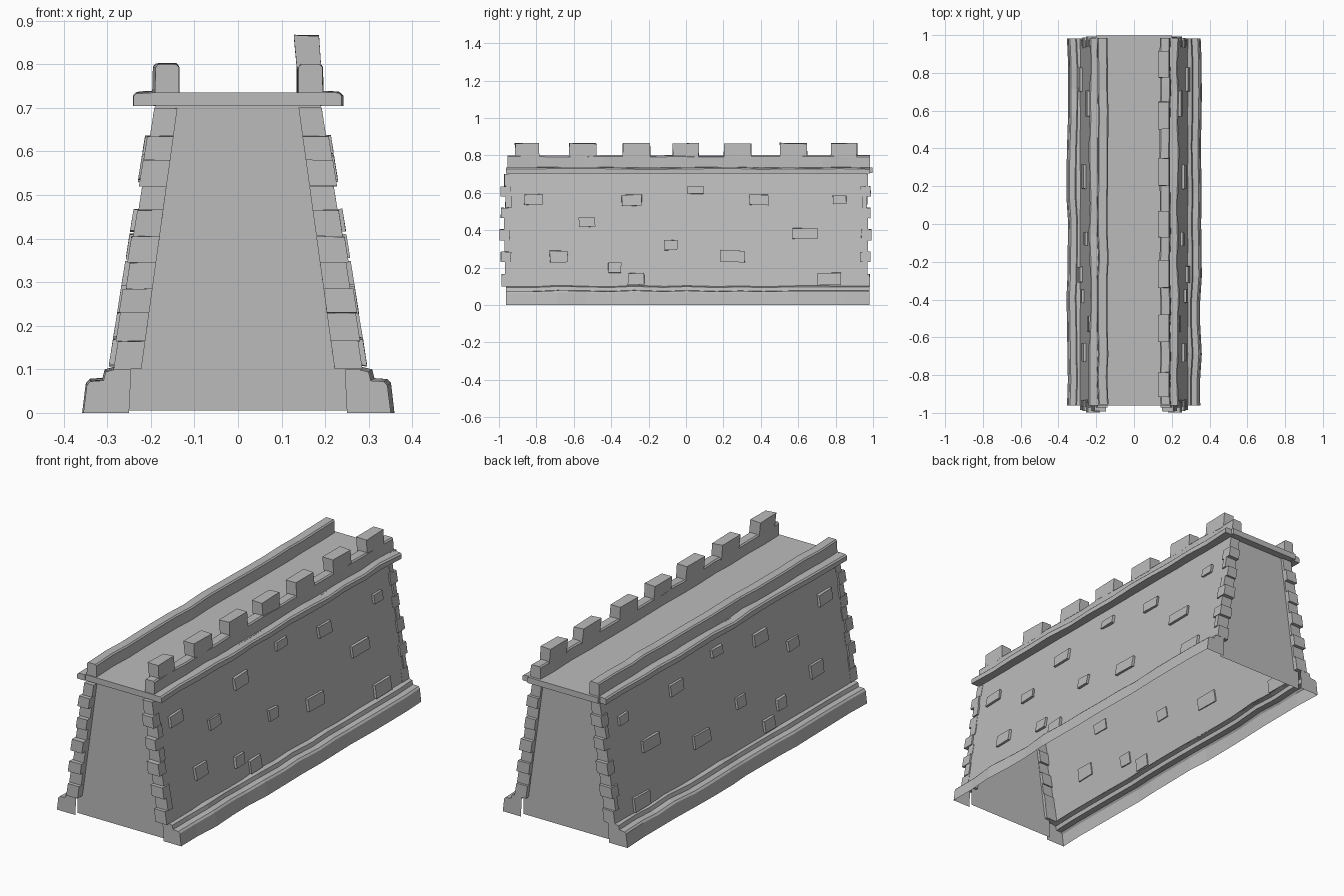
import bpy, bmesh, random
from mathutils import Vector

if "Cube" in bpy.data.objects:
    bpy.data.objects.remove(bpy.data.objects["Cube"])

random.seed(4)
stone = bpy.data.materials.new("grey stone")
stone.diffuse_color = (0.5, 0.5, 0.5, 1)
stone.use_nodes = True
stone.node_tree.nodes["Principled BSDF"].inputs["Base Color"].default_value = stone.diffuse_color


def finish(name, bm, solid=True):
    if solid:
        bmesh.ops.recalc_face_normals(bm, faces=bm.faces)
    me = bpy.data.meshes.new(name)
    bm.to_mesh(me)
    bm.free()
    me.materials.append(stone)
    ob = bpy.data.objects.new(name, me)
    bpy.context.collection.objects.link(ob)
    return ob


def wall_x(z):
    """Outer face of the battered wall at height z."""
    return 0.19 + (0.70 - z) * 0.158


def hexa(bm, bottom, top):
    """Add a block from four bottom and four top corners."""
    b = [bm.verts.new(p) for p in bottom]
    t = [bm.verts.new(p) for p in top]
    bm.faces.new(b[::-1])
    bm.faces.new(t)
    for i in range(4):
        j = (i + 1) % 4
        bm.faces.new((b[i], b[j], t[j], t[i]))


def slab(bm, s, xb, xt, y0, y1, z0, z1, wob=0.0):
    """Leaning block; xb and xt are its x ranges at the bottom and top."""
    def ring(x, z):
        return [Vector((s * a, b + random.uniform(-wob, wob), z + random.uniform(-wob, wob)))
                for a, b in ((x[0], y0), (x[1], y0), (x[1], y1), (x[0], y1))]
    hexa(bm, ring(xb, z0), ring(xt, z1))


def sweep(name, profile, y0, y1, n, jx, jz, closed=True, cap=()):
    """Rough-hewn course: an (x, z) profile run along y with uneven edges."""
    bm = bmesh.new()
    rings = []
    zmin = min(p[1] for p in profile)
    for i in range(n + 1):
        y = y0 + (y1 - y0) * i / n
        if 0 < i < n:
            y += random.uniform(-0.02, 0.02)
        dx, dz = random.uniform(-jx, jx), random.uniform(-jz, jz)
        rings.append([bm.verts.new((x + dx, y, z + (dz if z > zmin + 0.01 else 0)))
                      for x, z in profile])
    m = len(profile)
    for a, b in zip(rings, rings[1:]):
        for k in range(m if closed else m - 1):
            l = (k + 1) % m
            bm.faces.new((a[k], a[l], b[l], b[k]))
    for r in (rings[0], rings[-1]):
        bm.faces.new(r + [bm.verts.new((x, r[0].co.y, z)) for x, z in cap])
    return finish(name, bm)


# Hollow body: two battered walls and two end walls, open underneath
bm = bmesh.new()
for s in (-1, 1):
    pts = [(s * wall_x(0.1), -0.95, 0.1), (s * wall_x(0.1), 0.965, 0.1),
           (s * wall_x(0.71), 0.965, 0.71), (s * wall_x(0.71), -0.95, 0.71)]
    bm.faces.new([bm.verts.new(p) for p in (pts if s > 0 else pts[::-1])])
outline = [(-0.25, 0.005), (0.25, 0.005), (0.25, 0.1), (wall_x(0.1), 0.1), (wall_x(0.71), 0.71),
           (-wall_x(0.71), 0.71), (-wall_x(0.1), 0.1), (-0.25, 0.1)]
for y in (-0.945, 0.96):
    bm.faces.new([bm.verts.new((x, y, z)) for x, z in (outline if y < 0 else outline[::-1])])
finish("rampart_walls", bm, solid=False)

# Stepped footing along both sides, open underneath
foot = [(0.354, 0.0), (0.346, 0.066), (0.338, 0.075), (0.308, 0.077), (0.303, 0.097), (0.28, 0.103)]
for s, side in ((1, "right"), (-1, "left")):
    sweep("footing_" + side, [(s * x, z) for x, z in foot], -0.962, 0.982, 14, 0.006, 0.004,
          closed=False, cap=[(s * 0.245, 0.1), (s * 0.25, 0.0)])

# Quoins up the four corners, each set out by a different amount
levels = [0.1, 0.165, 0.23, 0.285, 0.345, 0.405, 0.465, 0.52, 0.58, 0.635, 0.70]
setout = [0.025, 0.008, 0.03, 0.01, 0.038, 0.012, 0.03, 0.006, 0.032, 0.012]
flush = [0.001, 0.006, 0.009, 0.002, 0.008, 0.004, 0.0015, 0.009, 0.008, 0.002]
for end, name in ((-1, "front_quoins"), (1, "back_quoins")):
    bm = bmesh.new()
    for s in (-1, 1):
        for i, (z0, z1) in enumerate(zip(levels, levels[1:])):
            out = setout[i]
            tip = -0.96 - out if end < 0 else 0.965 + out * 0.7
            root = tip - end * 0.055 if out > 0.015 else (-0.93 if end < 0 else 0.945)
            slab(bm, s, (wall_x(z0) - 0.065 + 0.02 * z0, wall_x(z0) + flush[i]),
                 (wall_x(z1) - 0.065 + 0.02 * z1, wall_x(z1) + flush[i]),
                 min(tip, root), max(tip, root), z0, z1, 0.001)
    finish(name, bm)

# Scattered bricks standing proud of both walls: y, z, width, height
bricks = [(-0.815, 0.565, 0.10, 0.055), (-0.53, 0.443, 0.085, 0.05), (-0.29, 0.56, 0.105, 0.06),
          (-0.68, 0.26, 0.095, 0.062), (-0.382, 0.202, 0.07, 0.056), (-0.267, 0.14, 0.085, 0.06),
          (-0.08, 0.32, 0.07, 0.055), (0.05, 0.615, 0.085, 0.04), (0.39, 0.563, 0.10, 0.055),
          (0.25, 0.26, 0.128, 0.062), (0.637, 0.382, 0.135, 0.055), (0.765, 0.14, 0.125, 0.065),
          (0.82, 0.565, 0.07, 0.045)]
bm = bmesh.new()
for s in (-1, 1):
    for y, z, w, h in bricks:
        lo, hi = z - h / 2, z + h / 2
        slab(bm, s, (wall_x(lo) - 0.006, wall_x(lo) + 0.013), (wall_x(hi) - 0.006, wall_x(hi) + 0.013),
             y - w / 2, y + w / 2, lo, hi, 0.003)
finish("proud_bricks", bm)

# Walkway slab with rough overhanging edge courses
sweep("walkway", [(-0.2, 0.705), (0.2, 0.705), (0.2, 0.735), (-0.2, 0.735)], -0.96, 0.998, 4, 0, 0)
for s, side in ((1, "right"), (-1, "left")):
    edge = [(0.19, 0.704), (0.236, 0.704), (0.236, 0.728), (0.229, 0.735), (0.19, 0.737)]
    sweep("ledge_" + side, [(s * x, z) for x, z in edge], -0.962, 0.985, 13, 0.006, 0.003)

# Low parapets on both edges of the walkway
for s, side in ((1, "right"), (-1, "left")):
    rail = [(0.138, 0.72), (0.194, 0.72), (0.192, 0.793), (0.186, 0.8), (0.144, 0.8), (0.138, 0.793)]
    sweep("parapet_" + side, [(s * x, z) for x, z in rail], -0.955, 0.985, 15, 0.004, 0.003)

# Merlons on the right parapet, leaning slightly inward
bm = bmesh.new()
for y, w in ((-0.85, 0.13), (-0.552, 0.145), (-0.265, 0.145), (0, 0.14), (0.275, 0.145),
             (0.575, 0.145), (0.845, 0.14)):
    slab(bm, 1, (0.135, 0.191), (0.128, 0.186), y - w / 2, y + w / 2, 0.79, 0.865, 0.003)
finish("merlons", bm)
